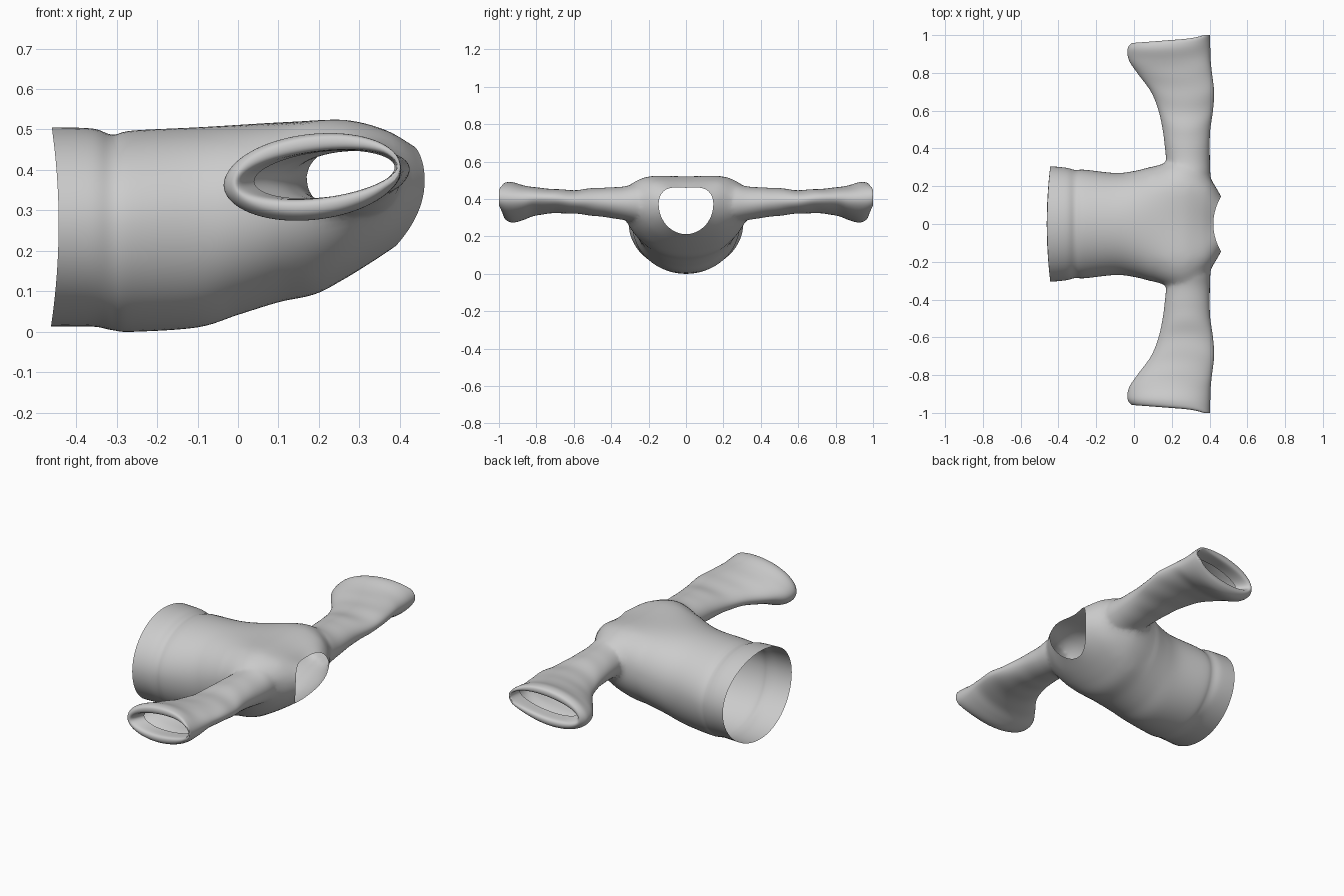
import bpy, bmesh, math
from mathutils import Vector

if "Cube" in bpy.data.objects:
    bpy.data.objects.remove(bpy.data.objects["Cube"])

SEG = 72


def spline(rows, steps):
    """Catmull-Rom interpolation of rows of ring parameters."""
    out = []
    for i in range(len(rows) - 1):
        a, b, c, d = (rows[max(0, min(len(rows) - 1, i + k))] for k in (-1, 0, 1, 2))
        for s in range(steps):
            t = s / steps
            out.append([0.5 * (2*q + (r-p)*t + (2*p-5*q+4*r-s4)*t*t + (3*q-p-3*r+s4)*t**3)
                        for p, q, r, s4 in zip(a, b, c, d)])
    return out + [list(rows[-1])]


def loft(name, rings):
    """Closed tube from rings of points; returns object and end-cap centres."""
    bm = bmesh.new()
    vr = [[bm.verts.new(p) for p in ring] for ring in rings]
    n = len(vr[0])
    for a, b in zip(vr, vr[1:]):
        for j in range(n):
            bm.faces.new((a[j], a[(j+1) % n], b[(j+1) % n], b[j]))
    centres = []
    for ring in (vr[0], vr[-1]):
        c = sum((v.co for v in ring), Vector()) / n
        centres.append(c)
        cv = bm.verts.new(c)
        for j in range(n):
            bm.faces.new((ring[j], ring[(j+1) % n], cv))
    bmesh.ops.recalc_face_normals(bm, faces=bm.faces[:])
    me = bpy.data.meshes.new(name)
    bm.to_mesh(me)
    bm.free()
    ob = bpy.data.objects.new(name, me)
    bpy.context.collection.objects.link(ob)
    return ob, centres


# torso rings: top x, top z, side x, side z, half width, bottom x, bottom z, top squareness
TORSO = [
    (-.46, .508, -.443, .27, .306, -.462, .016, 1),
    (-.36, .505, -.36, .27, .298, -.36, .016, 1),
    (-.31, .490, -.31, .27, .286, -.31, .007, 1),
    (-.26, .500, -.26, .27, .287, -.26, .003, 1),
    (-.10, .508, -.10, .28, .270, -.10, .014, .95),
    (.00, .514, .00, .30, .280, .00, .045, .88),
    (.10, .520, .10, .33, .305, .10, .076, .76),
    (.20, .524, .20, .36, .333, .19, .096, .62),
    (.28, .520, .29, .37, .330, .26, .132, .58),
    (.36, .496, .390, .375, .260, .33, .175, .62),
    (.42, .463, .461, .375, .146, .39, .215, .75),
]


def torso_ring(r):
    xt, zt, xs, zs, w, xb, zb, p = r
    pts = []
    for j in range(SEG):
        t = 2 * math.pi * j / SEG
        c, s = math.cos(t), math.sin(t)
        if c >= 0:
            x, z = xs + (xt - xs) * c * c, zs + (zt - zs) * abs(c) ** p
            # shoulder blades stand a little above the spine
            z += .05 * max(0, 1 - p) * math.sin(2 * t) ** 2
        else:
            x, z = xs + (xb - xs) * c * c, zs + (zs - zb) * c
        pts.append((x, w * s, z))
    return pts


# sleeve rings: y, min x, max x, min z, max z, tilt, y slant
SLEEVE = [
    (.20, .19, .405, .270, .480, 0, 0),
    (.27, .175, .405, .278, .484, 0, 0),
    (.34, .17, .402, .292, .468, 0, 0),
    (.48, .155, .402, .312, .462, .03, 0),
    (.60, .13, .418, .325, .450, .05, 0),
    (.70, .09, .424, .328, .455, .08, 0),
    (.80, .02, .412, .318, .462, .09, .02),
    (.87, -.025, .405, .292, .476, .09, .03),
    (.935, -.035, .403, .281, .490, .09, .06),
    (.970, -.015, .400, .298, .484, .10, .07),
    (.965, .005, .394, .330, .452, .11, .08),
    (.90, .04, .387, .336, .448, .10, .06),
]


def sleeve_ring(r, side):
    y, x0, x1, z0, z1, tilt, slant = r
    cx, a, cz, b = (x0+x1)/2, (x1-x0)/2, (z0+z1)/2, (z1-z0)/2
    pts = []
    for j in range(SEG):
        t = 2 * math.pi * j / SEG
        c, u = math.cos(t), a * math.cos(t)
        # soft cloth wrinkles around the arm
        fold = 1 + .02 * math.sin(46 * y + 3 * math.sin(t)) * min(1, max(0, (y - .3) * 5))
        # the cuff pulls out to a point on its back edge
        yy = min(1.0, y + slant * u + .02 * max(0, c) ** 4 * max(0, y - .85) * 10)
        pts.append((cx + u, side * yy, cz + b * fold * math.sin(t) + tilt * u))
    return pts


shirt, caps = loft("shirt", [torso_ring(r) for r in spline(TORSO, 6)])
for side in (-1, 1):
    sleeve, ends = loft("sleeve", [sleeve_ring(r, side) for r in spline(SLEEVE, 6)])
    caps.append(ends[1])
    mod = shirt.modifiers.new("join_sleeve", 'BOOLEAN')
    mod.operation, mod.solver, mod.object = 'UNION', 'EXACT', sleeve
    bpy.context.view_layer.objects.active = shirt
    bpy.ops.object.modifier_apply(modifier=mod.name)
    bpy.data.objects.remove(sleeve)

# open the hem, neck and cuffs, then soften the armhole seams
bm = bmesh.new()
bm.from_mesh(shirt.data)
bmesh.ops.delete(bm, geom=[v for v in bm.verts if any((v.co - c).length < 1e-3 for c in caps)],
                 context='VERTS')
bmesh.ops.remove_doubles(bm, verts=bm.verts[:], dist=.002)
for lo, hi, n in ((.19, .40, 5), (.22, .36, 5)):
    soft = [v for v in bm.verts if lo < abs(v.co.y) < hi and v.co.x > .1 and not v.is_boundary]
    for _ in range(n):
        bmesh.ops.smooth_vert(bm, verts=soft, factor=.5, use_axis_x=True, use_axis_y=True, use_axis_z=True)
# sit on the ground
low = min(v.co.z for v in bm.verts)
for v in bm.verts:
    v.co.z -= low
bm.to_mesh(shirt.data)
bm.free()

bpy.ops.object.select_all(action='DESELECT')
shirt.select_set(True)
bpy.context.view_layer.objects.active = shirt
bpy.ops.object.shade_smooth()
